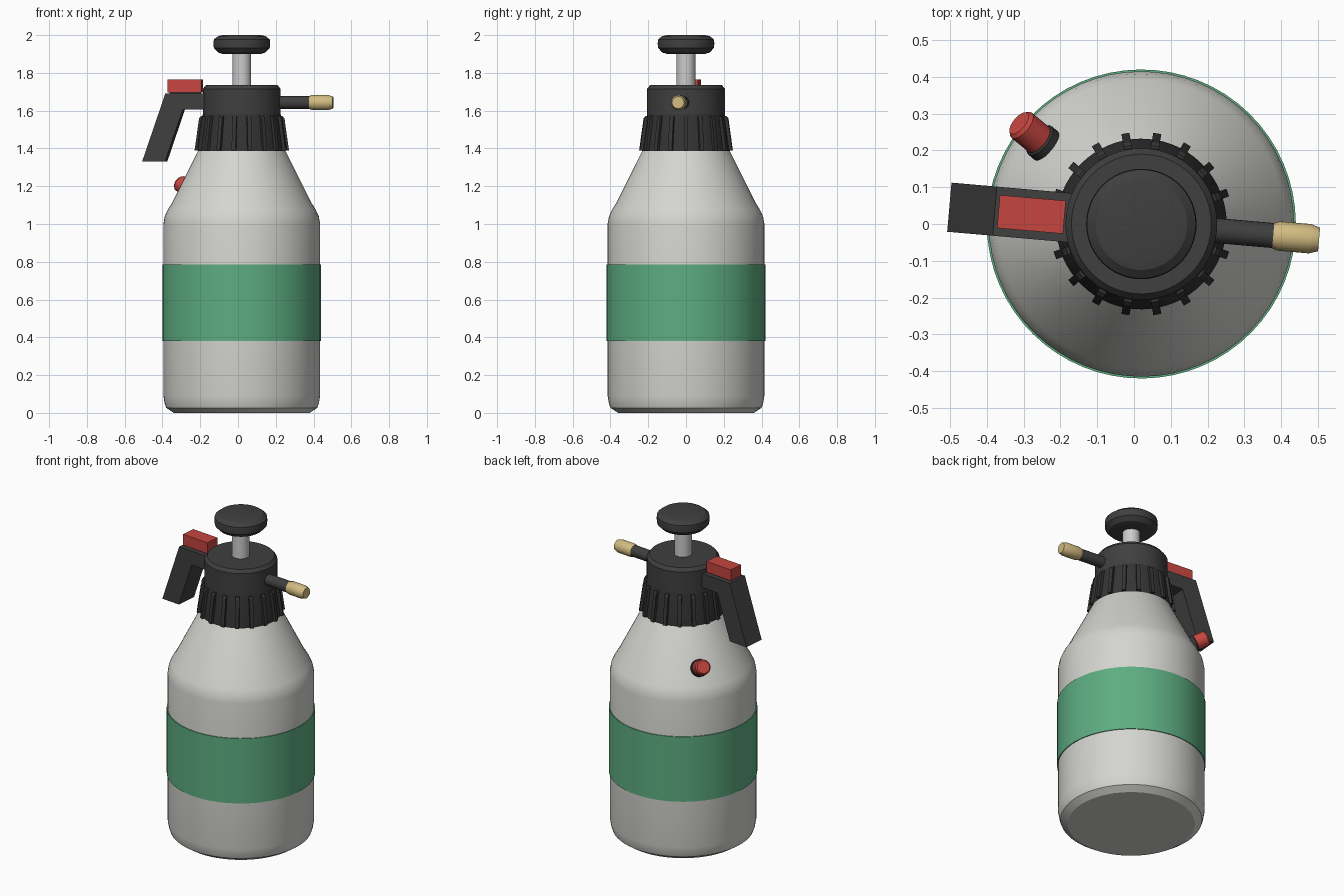
import bpy, bmesh
from math import radians, cos, sin, pi
from mathutils import Matrix, Vector

if "Cube" in bpy.data.objects:
    bpy.data.objects.remove(bpy.data.objects["Cube"])


def material(name, rgb, rough=0.5):
    m = bpy.data.materials.new(name)
    m.use_nodes = True
    m.diffuse_color = (*rgb, 1)
    bsdf = m.node_tree.nodes["Principled BSDF"]
    bsdf.inputs["Base Color"].default_value = (*rgb, 1)
    bsdf.inputs["Roughness"].default_value = rough
    return m


WHITE = material("bottle_white", (0.66, 0.66, 0.63))
GREEN = material("band_green", (0.11, 0.42, 0.22))
BLACK = material("collar_black", (0.035, 0.035, 0.035))
DARK = material("cap_charcoal", (0.05, 0.05, 0.05))
RED = material("control_red", (0.56, 0.06, 0.05))
BRASS = material("nozzle_brass", (0.65, 0.5, 0.22))
STEEL = material("rod_grey", (0.6, 0.6, 0.6))

# Whole sprayer is turned slightly about its vertical axis
PLACE = Matrix.Translation((0.02, 0, 0)) @ Matrix.Rotation(radians(-5), 4, 'Z')


def finish(name, bm, mat, local=Matrix()):
    bmesh.ops.transform(bm, matrix=PLACE @ local, verts=bm.verts)
    bmesh.ops.recalc_face_normals(bm, faces=bm.faces)
    me = bpy.data.meshes.new(name)
    bm.to_mesh(me)
    bm.free()
    me.materials.append(mat)
    ob = bpy.data.objects.new(name, me)
    bpy.context.collection.objects.link(ob)
    bpy.ops.object.select_all(action='DESELECT')
    ob.select_set(True)
    bpy.context.view_layer.objects.active = ob
    bpy.ops.object.shade_smooth_by_angle(angle=radians(25))
    return ob


def lathe(name, profile, mat, local=Matrix(), segs=64):
    """Closed turned solid from (radius, height) points around z."""
    bm = bmesh.new()
    rings = [[bm.verts.new((r * cos(2 * pi * i / segs), r * sin(2 * pi * i / segs), z))
              for i in range(segs)] for r, z in profile]
    for a, b in zip(rings, rings[1:]):
        for i in range(segs):
            j = (i + 1) % segs
            bm.faces.new((a[i], a[j], b[j], b[i]))
    bm.faces.new(rings[0][::-1])
    bm.faces.new(rings[-1])
    return finish(name, bm, mat, local)


def extrude_side(bm, outline, half, turn=Matrix()):
    """Extrude an (x, z) outline to both sides in y."""
    a, b = [[bm.verts.new(turn @ Vector((x, y, z))) for x, z in outline] for y in (-half, half)]
    bm.faces.new(a)
    bm.faces.new(b[::-1])
    for i in range(len(a)):
        j = (i + 1) % len(a)
        bm.faces.new((a[i], b[i], b[j], a[j]))


# Bottle and its coloured band
lathe("bottle", [(0.36, 0), (0.4, 0.027), (0.408, 0.05), (0.415, 0.09), (0.415, 1.0),
                 (0.408, 1.04), (0.392, 1.075), (0.37, 1.11), (0.23, 1.39), (0.18, 1.45)], WHITE)
lathe("band", [(0.41, 0.38), (0.42, 0.38), (0.42, 0.785), (0.41, 0.785)], GREEN)

# Screw collar with grip ribs
lathe("collar", [(0.2, 1.385), (0.232, 1.385), (0.232, 1.4), (0.205, 1.59), (0.18, 1.59)], BLACK)
bm = bmesh.new()
for k in range(18):
    extrude_side(bm, [(0.2, 1.39), (0.25, 1.39), (0.226, 1.56), (0.215, 1.572), (0.19, 1.572)],
                 0.011, Matrix.Rotation(radians(20 * k + 5), 4, 'Z'))
finish("collar_ribs", bm, BLACK)

# Pump head, rod and knob
lathe("pump_head", [(0.206, 1.58), (0.206, 1.715), (0.19, 1.735)], DARK)
lathe("pump_rod", [(0.05, 1.72), (0.05, 1.91)], STEEL, segs=32)
lathe("pump_knob", [(0.1, 1.9), (0.125, 1.908), (0.148, 1.932), (0.15, 1.955), (0.148, 1.977),
                    (0.125, 1.995), (0.1, 2.0)], DARK)

# Spray tube and nozzle along +x
along_x = Matrix.Translation((0, 0, 1.643)) @ Matrix.Rotation(radians(90), 4, 'Y')
lathe("spray_tube", [(0.034, 0.15), (0.034, 0.38)], DARK, along_x, 24)
lathe("nozzle_tip", [(0.035, 0.36), (0.04, 0.375), (0.04, 0.46), (0.032, 0.485)], BRASS, along_x, 16)

# Handle with trigger button
bm = bmesh.new()
extrude_side(bm, [(-0.18, 1.692), (-0.4, 1.692), (-0.524, 1.33), (-0.402, 1.33),
                  (-0.308, 1.605), (-0.18, 1.605)], 0.067)
finish("handle", bm, DARK)
bm = bmesh.new()
extrude_side(bm, [(-0.39, 1.697), (-0.21, 1.697), (-0.21, 1.765), (-0.39, 1.765)], 0.045)
finish("trigger_button", bm, RED)
bm = bmesh.new()
extrude_side(bm, [(-0.38, 1.68), (-0.22, 1.68), (-0.22, 1.7), (-0.38, 1.7)], 0.035)
finish("trigger_base", bm, DARK)

# Relief valve standing square on the sloped shoulder
on_shoulder = (Matrix.Rotation(radians(145.5), 4, 'Z') @ Matrix.Translation((0.34, 0, 1.172))
               @ Matrix.Rotation(radians(63), 4, 'Y'))
lathe("valve_seat", [(0.05, -0.03), (0.05, 0.02), (0.045, 0.025)], BLACK, on_shoulder, 24)
lathe("valve_cap", [(0.044, 0.015), (0.044, 0.092), (0.036, 0.102)], RED, on_shoulder, 24)
